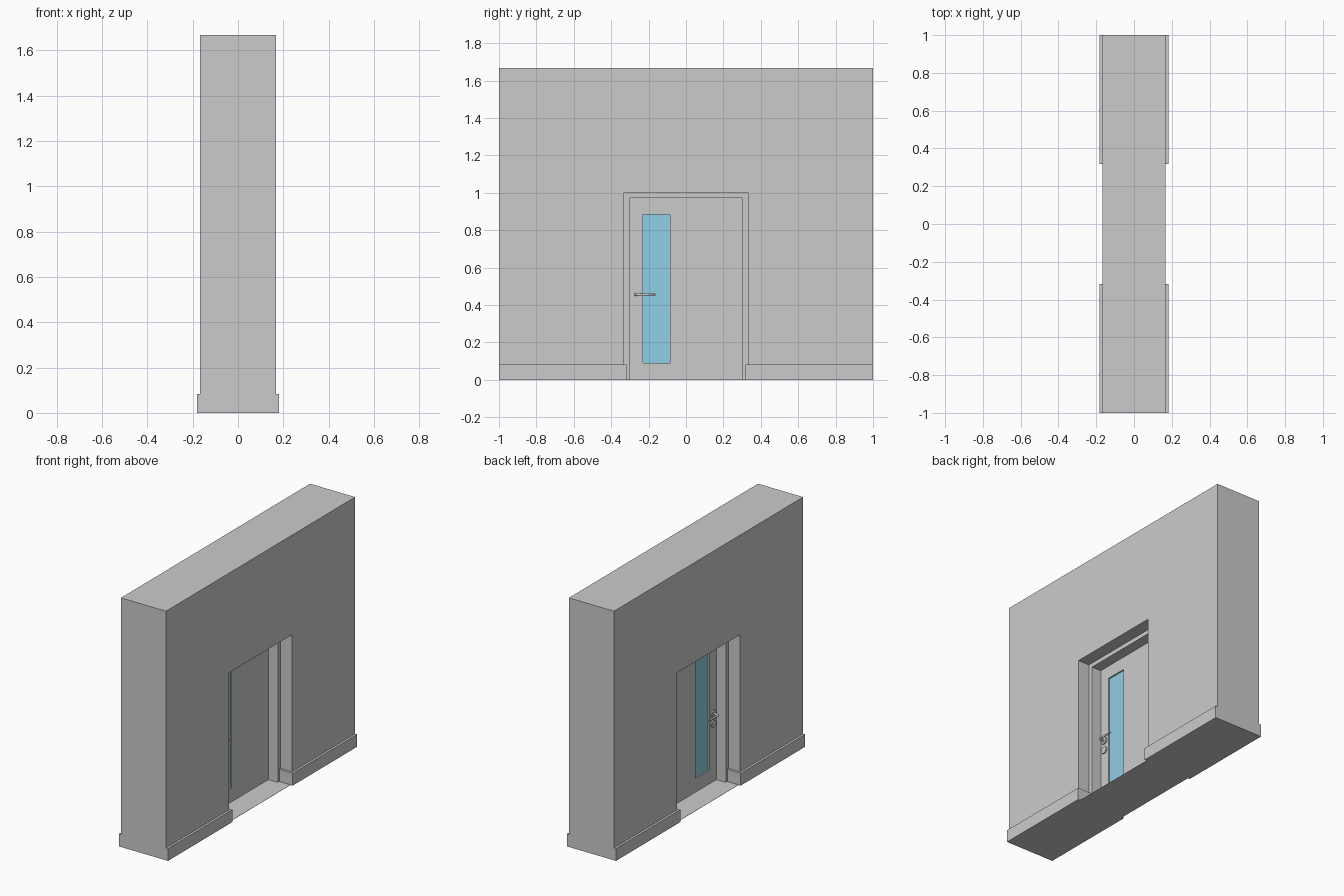
import bpy, bmesh
from math import pi, radians
from mathutils import Matrix, Vector

cube = bpy.data.objects.get("Cube")
if cube:
    bpy.data.objects.remove(cube)


def material(name, rgb):
    m = bpy.data.materials.new(name)
    m.use_nodes = True
    m.diffuse_color = (*rgb, 1)
    m.node_tree.nodes["Principled BSDF"].inputs["Base Color"].default_value = (*rgb, 1)
    return m


GREY = material("plain grey", (0.6, 0.6, 0.6))
BLUE = material("glass blue", (0.28, 0.62, 0.78))


def finish(name, bm, mat=GREY, mirror=None):
    bmesh.ops.recalc_face_normals(bm, faces=bm.faces)
    mesh = bpy.data.meshes.new(name)
    bm.to_mesh(mesh)
    bm.free()
    mesh.materials.append(mat)
    ob = bpy.data.objects.new(name, mesh)
    bpy.context.collection.objects.link(ob)
    if mirror:
        mod = ob.modifiers.new("Mirror", "MIRROR")
        mod.use_axis = mirror
        mod.use_mirror_merge = False
    return ob


def prism(name, points, direction, **kw):
    """Extrude a flat outline along a direction."""
    bm = bmesh.new()
    face = bm.faces.new([bm.verts.new(p) for p in points])
    new = bmesh.ops.extrude_face_region(bm, geom=[face])["geom"]
    verts = [v for v in new if isinstance(v, bmesh.types.BMVert)]
    bmesh.ops.translate(bm, verts=verts, vec=Vector(direction))
    return finish(name, bm, **kw)


def arch(name, half_width, height, half_depth, gap, gap_height):
    """Slab along y with a doorway cut up from the floor."""
    outline = [(half_width, 0), (half_width, height), (-half_width, height),
               (-half_width, 0), (-gap, 0), (-gap, gap_height),
               (gap, gap_height), (gap, 0)]
    return prism(name, [(-half_depth, y, z) for y, z in outline],
                 (2 * half_depth, 0, 0))


def rect(y0, y1, z0, z1):
    return [(y0, z0), (y1, z0), (y1, z1), (y0, z1)]


WALL, FRAME, LEAF = 0.167, 0.083, 0.0125
GAP, INNER = 0.333, 0.303
SKIRT = 0.015

# Wall, door frame and threshold
arch("wall", 1, 1.667, WALL, GAP, 1)
arch("door_frame", GAP, 1, FRAME, INNER, 0.972)
prism("threshold", [(-WALL, y, z) for y, z in rect(-GAP, GAP, 0, 0.001)],
      (2 * WALL, 0, 0))

# Skirting boards that turn into the doorway
edge = GAP - SKIRT
skirt = [(WALL, 1), (WALL + SKIRT, 1), (WALL + SKIRT, edge),
         (FRAME, edge), (FRAME, GAP), (WALL, GAP)]
prism("skirting_boards", [(x, y, 0) for x, y in skirt], (0, 0, 0.083),
      mirror=(True, True, False))

# Door leaf with a tall window opening
outer = rect(-INNER, INNER, 0.001, 0.972)
hole = rect(-0.23, -0.085, 0.09, 0.885)
bm = bmesh.new()
rings = [[bm.verts.new((x, y, z)) for y, z in loop]
         for x, loop in ((-LEAF, outer), (LEAF, outer), (LEAF, hole), (-LEAF, hole))]
for a, b in zip(rings, rings[1:] + rings[:1]):
    for i in range(4):
        j = (i + 1) % 4
        bm.faces.new((a[i], a[j], b[j], b[i]))
finish("door_leaf", bm)

# Window pane
prism("window_pane", [(-0.003, y, z) for y, z in hole], (0.006, 0, 0), mat=BLUE)


def disc(name, z, radius, x0, x1):
    bm = bmesh.new()
    bmesh.ops.create_cone(bm, cap_ends=True, segments=32, radius1=radius,
                          radius2=radius, depth=x1 - x0)
    bmesh.ops.transform(bm, verts=bm.verts, matrix=Matrix.Translation(
        ((x0 + x1) / 2, HANDLE_Y, z)) @ Matrix.Rotation(pi / 2, 4, "Y"))
    smooth(finish(name, bm, mirror=(True, False, False)))


def smooth(ob):
    bpy.ops.object.select_all(action="DESELECT")
    ob.select_set(True)
    bpy.context.view_layer.objects.active = ob
    bpy.ops.object.shade_smooth_by_angle(angle=radians(35))


# Round plates on both sides of the door
HANDLE_Y, HANDLE_Z, LOCK_Z = -0.268, 0.457, 0.39
disc("handle_plates", HANDLE_Z, 0.024, LEAF, LEAF + 0.008)
disc("lock_plates", LOCK_Z, 0.024, LEAF, LEAF + 0.008)

# Bent lever handles
for side, label in ((1, "left"), (-1, "right")):
    curve = bpy.data.curves.new(label + "_lever", "CURVE")
    curve.dimensions = "3D"
    curve.bevel_depth = 0.008
    curve.bevel_resolution = 3
    curve.use_fill_caps = True
    path = [(LEAF, 0, 1), (0.043, 0, 1), (0.049, 0.003, 0.95),
            (0.052, 0.01, 0.9), (0.052, 0.104, 0.6)]
    spline = curve.splines.new("POLY")
    spline.points.add(len(path) - 1)
    for point, (x, y, r) in zip(spline.points, path):
        point.co = (side * x, HANDLE_Y + y, HANDLE_Z, 1)
        point.radius = r
    curve.materials.append(GREY)
    ob = bpy.data.objects.new(label + "_lever", curve)
    bpy.context.collection.objects.link(ob)
